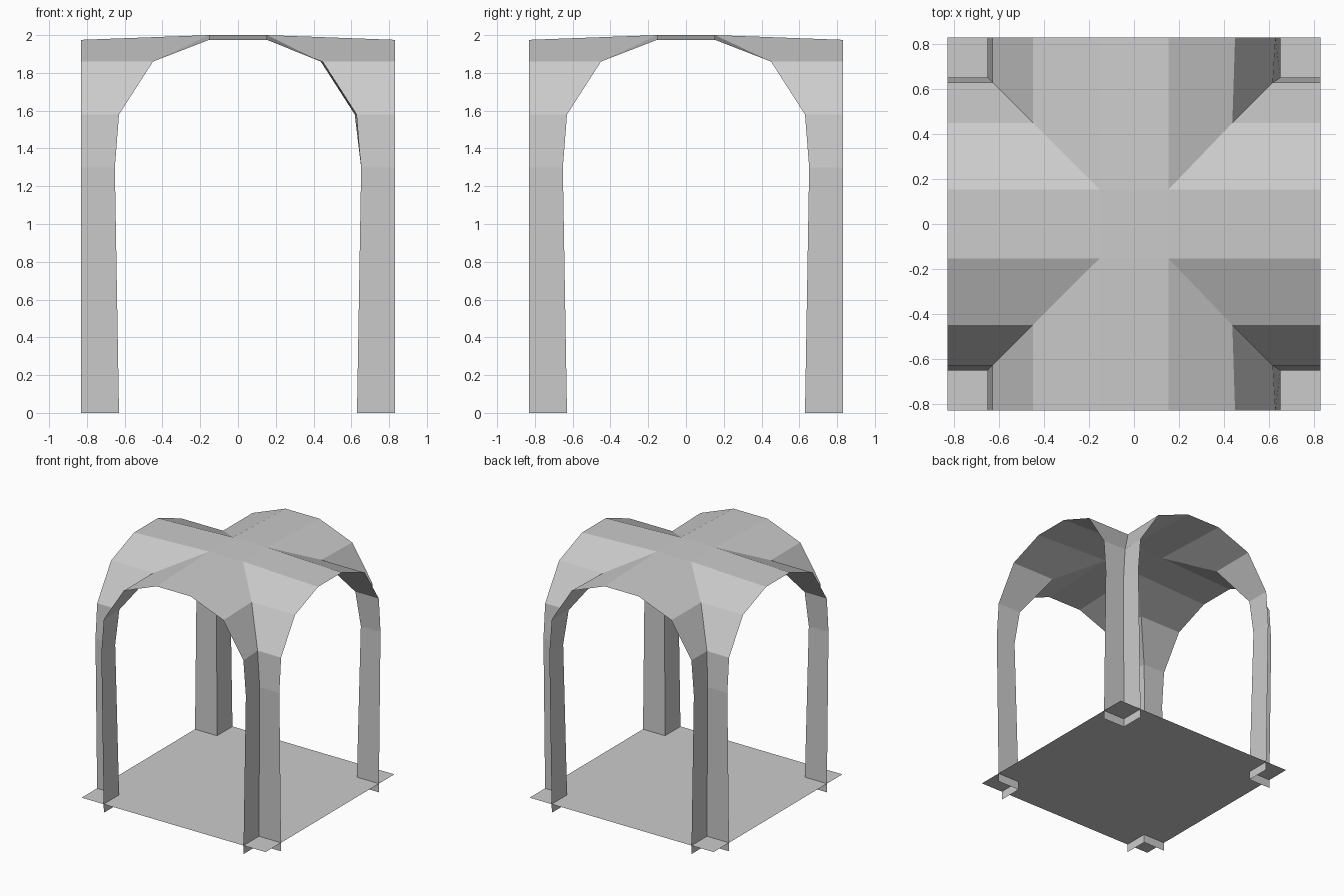
import bpy
import bmesh

cube = bpy.data.objects.get("Cube")
if cube:
    bpy.data.objects.remove(cube, do_unlink=True)

HALF = 0.83          # half width of the square plan
FLOOR_Z = 0.07
CROWN_DROP = 0.025   # crown sinks slightly towards the arch ends

stone = bpy.data.materials.new("pale_grey_stone")
stone.use_nodes = True
grey = (0.6, 0.6, 0.6, 1)
stone.diffuse_color = grey
stone.node_tree.nodes["Principled BSDF"].inputs["Base Color"].default_value = grey


def finish(name, bm):
    """Turn a bmesh into a flat shaded object with outward normals."""
    bmesh.ops.remove_doubles(bm, verts=bm.verts, dist=0.0005)
    bmesh.ops.recalc_face_normals(bm, faces=bm.faces)
    bm.normal_update()
    if max(bm.faces, key=lambda f: f.calc_center_median().z).normal.z < 0:
        bmesh.ops.reverse_faces(bm, faces=bm.faces)
    mesh = bpy.data.meshes.new(name)
    bm.to_mesh(mesh)
    bm.free()
    mesh.materials.append(stone)
    obj = bpy.data.objects.new(name, mesh)
    bpy.context.collection.objects.link(obj)
    return obj


def quad(bm, *points):
    bm.faces.new([bm.verts.new(p) for p in points])


# Arch half profile from foot to crown: (distance from centre, height)
PROFILE = [(0.63, 0), (0.652, 1.3), (0.63, 1.58), (0.45, 1.86), (0.153, 2.0)]
CROWN = PROFILE[-1][0]
TOP = PROFILE[-1][1]
END_TOP = TOP - CROWN_DROP


def rib(a, z, sx, sy):
    """Groin point and the two matching points on the open arch ends."""
    end_z = END_TOP if z == TOP else z
    # the groin leans in a little on the left side
    gx = a - 0.012 if sx > 0 and 1.5 < z < TOP else a
    return ((sx * gx, sy * a, z),
            (sx * HALF, sy * a, end_z),
            (sx * a, sy * HALF, end_z))


# Cross vault with its four angled legs, as one thin shell
bm = bmesh.new()
for sx in (-1, 1):
    for sy in (-1, 1):
        ribs = [rib(a, z, sx, sy) for a, z in PROFILE]
        for low, high in zip(ribs, ribs[1:]):
            quad(bm, low[0], low[1], high[1], high[0])
            quad(bm, low[0], low[2], high[2], high[0])

# Crown strips along both directions and the flat centre
for s in (-1, 1):
    quad(bm, (s * CROWN, -CROWN, TOP), (s * HALF, -CROWN, END_TOP),
         (s * HALF, CROWN, END_TOP), (s * CROWN, CROWN, TOP))
    quad(bm, (-CROWN, s * CROWN, TOP), (-CROWN, s * HALF, END_TOP),
         (CROWN, s * HALF, END_TOP), (CROWN, s * CROWN, TOP))
quad(bm, (-CROWN, -CROWN, TOP), (CROWN, -CROWN, TOP),
     (CROWN, CROWN, TOP), (-CROWN, CROWN, TOP))
finish("cross_vault", bm)

# Floor sheet
bm = bmesh.new()
quad(bm, (-HALF, -HALF, FLOOR_Z), (HALF, -HALF, FLOOR_Z),
     (HALF, HALF, FLOOR_Z), (-HALF, HALF, FLOOR_Z))
finish("floor", bm)
